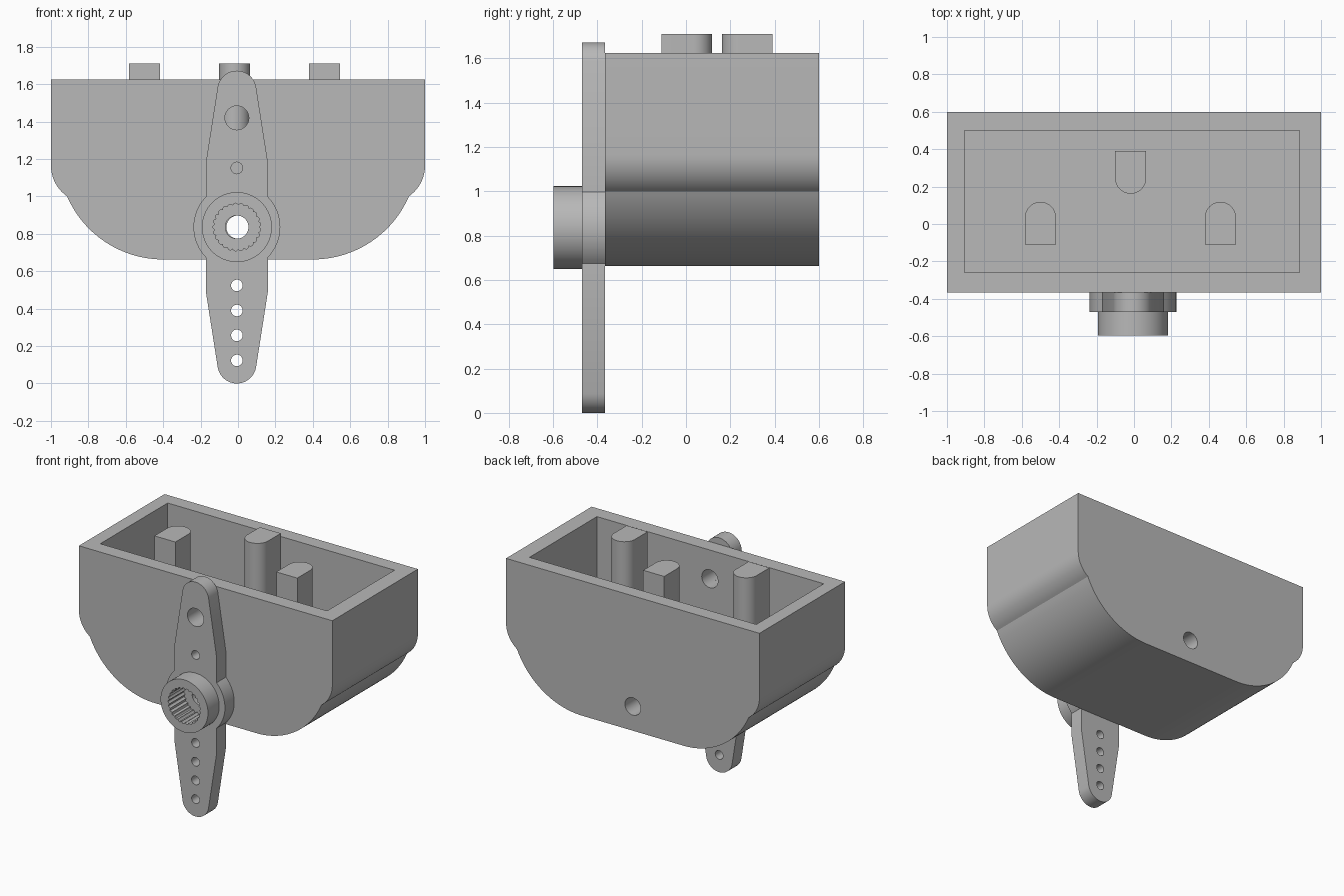
import bpy, bmesh
from math import sin, cos, pi, radians

default = bpy.data.objects.get("Cube")
if default:
    bpy.data.objects.remove(default, do_unlink=True)

grey = bpy.data.materials.new("plain grey")
grey.use_nodes = True
colour = (0.48, 0.48, 0.48, 1)
grey.diffuse_color = colour
grey.node_tree.nodes["Principled BSDF"].inputs["Base Color"].default_value = colour


def arc(cx, cy, r, start, end, steps):
    """Points on an arc, angles in degrees."""
    angles = [radians(start + (end - start) * i / steps) for i in range(steps + 1)]
    return [(cx + r * cos(a), cy + r * sin(a)) for a in angles]


def circle(cx, cy, r, steps=48):
    return arc(cx, cy, r, 0, 360, steps)[:-1]


def prism(name, outline, low, high, axis="Y"):
    """Extrude an outline: x/z along Y, or x/y along Z."""
    def place(a, b, c):
        return (a, c, b) if axis == "Y" else (a, b, c)
    bm = bmesh.new()
    face = bm.faces.new([bm.verts.new(place(a, b, low)) for a, b in outline])
    new = bmesh.ops.extrude_face_region(bm, geom=[face])["geom"]
    bmesh.ops.translate(bm, vec=place(0, 0, high - low),
                        verts=[v for v in new if isinstance(v, bmesh.types.BMVert)])
    bmesh.ops.recalc_face_normals(bm, faces=bm.faces[:])
    mesh = bpy.data.meshes.new(name)
    bm.to_mesh(mesh)
    bm.free()
    mesh.materials.append(grey)
    obj = bpy.data.objects.new(name, mesh)
    bpy.context.collection.objects.link(obj)
    return obj


def combine(target, tool, operation="DIFFERENCE"):
    """Apply a boolean and discard the tool."""
    tool.hide_render = True
    mod = target.modifiers.new("combine", "BOOLEAN")
    mod.object, mod.operation, mod.solver = tool, operation, "EXACT"
    bpy.context.view_layer.objects.active = target
    bpy.ops.object.modifier_apply(modifier=mod.name)
    bpy.data.objects.remove(tool, do_unlink=True)


mid = -0.006          # arm centre line
axle = 0.836          # axle height
front, back = -0.365, 0.6
rim, floor = 1.625, 1.1

# Housing: straight walls, small shoulder arcs, large lower arcs
right_side = ([(1, rim)] + arc(0.8, 1.165, 0.2, 0, -55.6, 10)
              + arc(0.4, 1.223, 0.56, -23.5, -90, 28))
left_side = [(-x, z) for x, z in reversed(right_side)]
housing = prism("housing", right_side + left_side, front, back)

# Open cavity, axle bore and the opening in the front wall
cavity = [(-0.905, -0.26), (0.885, -0.26), (0.885, 0.5), (-0.905, 0.5)]
combine(housing, prism("cavity_cutter", cavity, floor, 2, "Z"))
combine(housing, prism("bore_cutter", circle(0, axle, 0.062), -1, 1))
combine(housing, prism("wall_hole_cutter", circle(mid, 1.42, 0.064), -1, 0))

# D-shaped posts: one flat end, one round end
parts = [housing]
for name, x, flat, facing in (("left_post", 0.462, -0.11, 1),
                              ("right_post", -0.5, -0.11, 1),
                              ("rear_post", -0.018, 0.39, -1)):
    r = 0.083
    outline = [(x + r, flat), *arc(x, flat + facing * 0.145, r, 0, facing * 180, 24),
               (x - r, flat)]
    parts.append(prism(name, outline, floor - 0.03, 1.71, "Z"))

# Arm outline: quarter mirrored four ways around the axle
quarter = (arc(0, 0, 0.232, 0, 44.3, 8) + [(0.166, 0.344)]
           + arc(0, 0.732, 0.104, 10, 90, 12))
half = quarter + [(-x, z) for x, z in reversed(quarter[:-1])]
whole = half + [(x, -z) for x, z in reversed(half[1:-1])]
arm = prism("servo_arm", [(mid + x, axle + z) for x, z in whole], -0.47, front)

# Raised hub with a toothed socket and a screw hole
combine(arm, prism("hub", circle(mid, axle, 0.187, 64), -0.597, -0.43), "UNION")
teeth, steps = 25, 6
socket = []
for i in range(teeth * steps):
    a = 2 * pi * i / (teeth * steps)
    r = 0.117 + 0.011 * abs(sin(a * teeth / 2))
    socket.append((mid + r * cos(a), axle + r * sin(a)))
combine(arm, prism("socket_cutter", socket, -1, -0.42))
combine(arm, prism("screw_cutter", circle(mid, axle, 0.062), -1, 0))

# Row of holes along the arm
for z, r in ((1.42, 0.064), (1.152, 0.031), (0.524, 0.031),
             (0.39, 0.031), (0.257, 0.031), (0.123, 0.031)):
    combine(arm, prism("arm_hole_cutter", circle(mid, z, r, 32), -1, 0))
parts.append(arm)

# Smooth the curved walls, keep edges crisp
bpy.ops.object.select_all(action="DESELECT")
for part in parts:
    part.select_set(True)
bpy.context.view_layer.objects.active = housing
bpy.ops.object.shade_smooth_by_angle(angle=radians(25))
